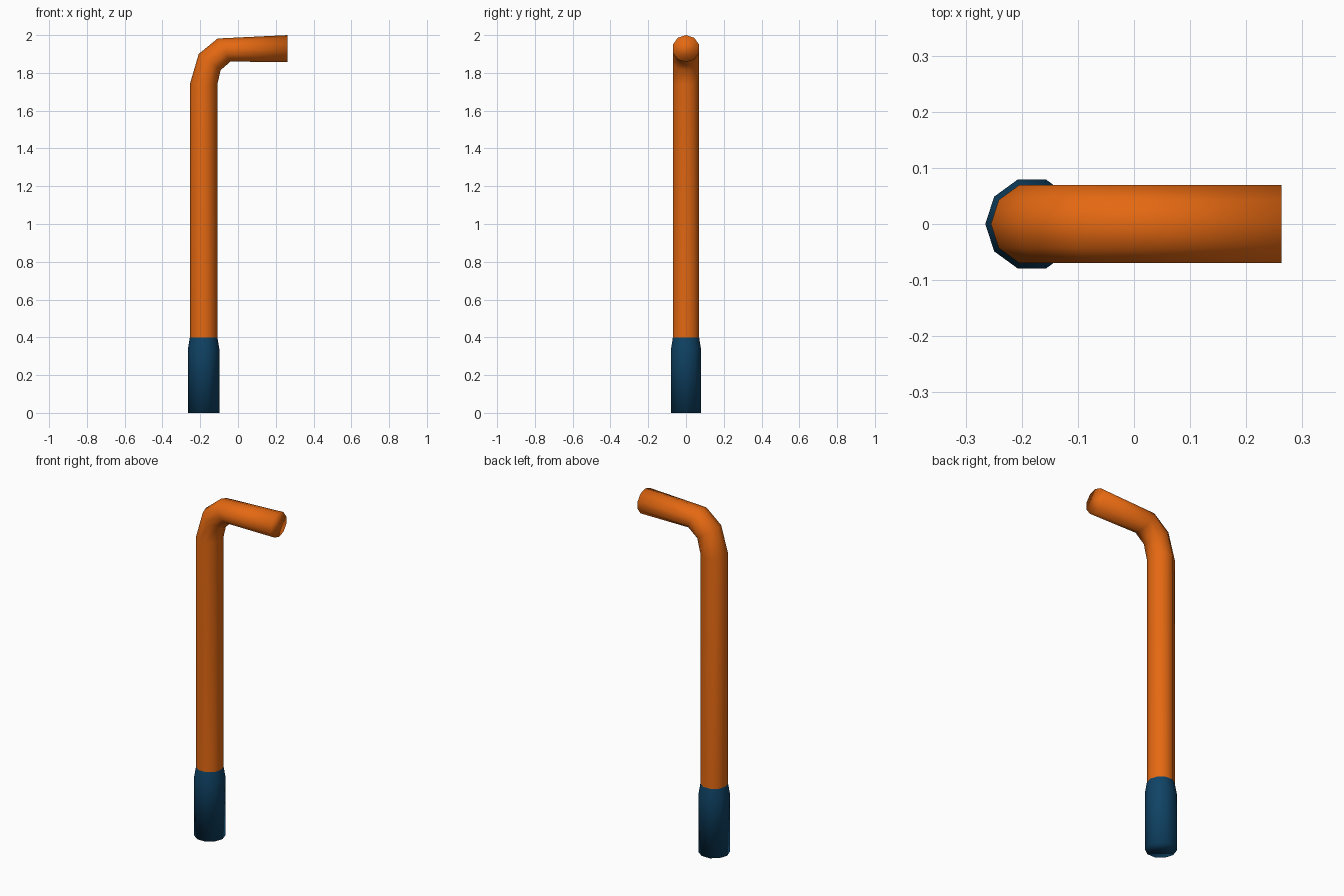
import bpy
import bmesh
from math import cos, sin, pi
from mathutils import Vector

SIDES = 10
AXIS_X = -0.182
BAR_R = 0.073
GRIP_R = 0.083

cube = bpy.data.objects.get("Cube")
if cube:
    bpy.data.objects.remove(cube, do_unlink=True)


def make_material(name, rgb):
    mat = bpy.data.materials.new(name)
    mat.use_nodes = True
    color = (*rgb, 1.0)
    mat.diffuse_color = color
    mat.node_tree.nodes["Principled BSDF"].inputs["Base Color"].default_value = color
    return mat


def upright(z, radius):
    """Section across the vertical axis: outer point, inner point, depth radius."""
    return ((AXIS_X - radius, z), (AXIS_X + radius, z), radius)


def make_tube(name, sections, mat, cap_start=False, cap_end=False):
    """Join ten-sided sections, each spanned by its outer and inner (x, z) points."""
    bm = bmesh.new()
    rings = []
    for outer, inner, depth in sections:
        a = Vector((outer[0], 0, outer[1]))
        b = Vector((inner[0], 0, inner[1]))
        centre, half = (a + b) / 2, (b - a) / 2
        angles = [2 * pi * i / SIDES for i in range(SIDES)]
        rings.append([bm.verts.new(centre + half * cos(t) + Vector((0, depth * sin(t), 0)))
                      for t in angles])
    for low, high in zip(rings, rings[1:]):
        for i in range(SIDES):
            j = (i + 1) % SIDES
            bm.faces.new((low[i], low[j], high[j], high[i]))
    if cap_start:
        bm.faces.new(rings[0][::-1])
    if cap_end:
        bm.faces.new(rings[-1])
    # The soft shading runs over the end caps too
    for face in bm.faces:
        face.smooth = True
    mesh = bpy.data.meshes.new(name)
    bm.to_mesh(mesh)
    bm.free()
    mesh.materials.append(mat)
    obj = bpy.data.objects.new(name, mesh)
    bpy.context.collection.objects.link(obj)
    return obj


orange = make_material("orange", (0.78, 0.14, 0.006))
navy = make_material("navy blue", (0.005, 0.056, 0.13))

# Grip sleeve with a tapered collar
make_tube("grip", [upright(0, GRIP_R), upright(0.34, GRIP_R), upright(0.40, BAR_R)],
          navy, cap_start=True)

# Straight shaft, two-step bend and short arm
make_tube("bent_bar", [
    upright(0.40, BAR_R),
    upright(1.74, BAR_R),
    ((-0.208, 1.90), (-0.092, 1.815), BAR_R),
    ((-0.108, 1.982), (-0.04, 1.86), BAR_R),
    ((0.263, 2.0), (0.263, 1.857), BAR_R),
], orange, cap_end=True)
